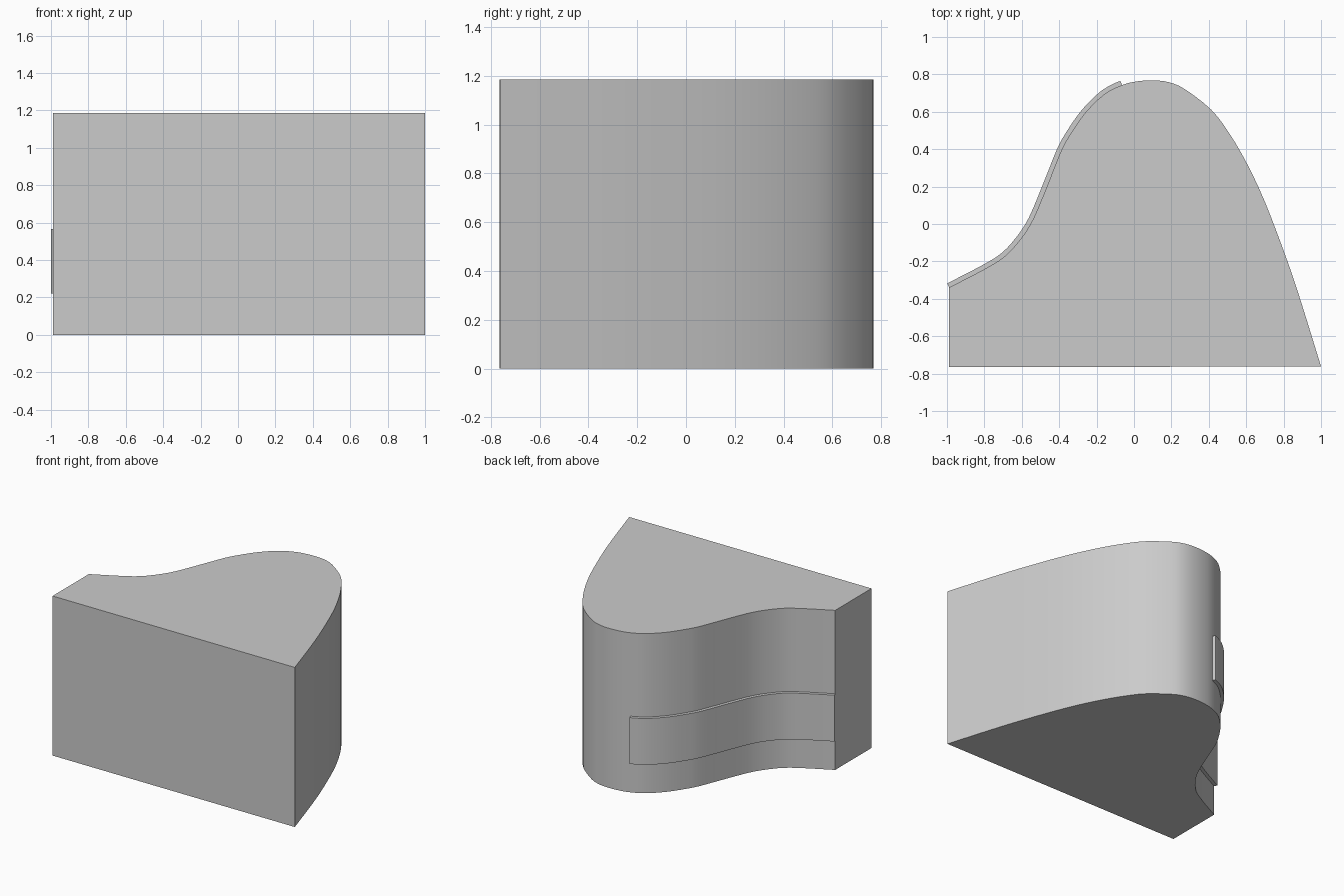
import bpy, bmesh
from mathutils import Vector

if "Cube" in bpy.data.objects:
    bpy.data.objects.remove(bpy.data.objects["Cube"])

HEIGHT = 1.185
BAND_Z = (0.222, 0.566)
BAND_THICKNESS = 0.024

# Curved outline seen from above, from the left wall to the crest
LEFT = [(-0.988, -0.339), (-0.797, -0.24), (-0.69, -0.172), (-0.61, -0.085),
        (-0.556, -0.005), (-0.515, 0.08), (-0.45, 0.24), (-0.39, 0.39),
        (-0.345, 0.473), (-0.262, 0.593), (-0.16, 0.693), (-0.064, 0.743)]
# From the crest down to the sharp right corner
RIGHT = [(0.02, 0.763), (0.107, 0.768), (0.19, 0.757), (0.273, 0.72),
         (0.412, 0.612), (0.508, 0.487), (0.604, 0.323), (0.70, 0.118),
         (0.81, -0.17), (0.888, -0.40), (1.0, -0.762)]


def smooth(points, steps=3):
    """Catmull-Rom curve through the points."""
    p = [Vector(q) for q in points]
    p = [2 * p[0] - p[1]] + p + [2 * p[-1] - p[-2]]
    out = []
    for a, b, c, d in zip(p, p[1:], p[2:], p[3:]):
        for i in range(steps):
            t = i / steps
            out.append(0.5 * (2 * b + (c - a) * t + (2 * a - 5 * b + 4 * c - d) * t * t
                              + (3 * b - a - 3 * c + d) * t ** 3))
    return out + [p[-2]]


def offset(path, dist):
    """Shift a path sideways, to its left."""
    out = []
    for i, p in enumerate(path):
        d = (path[min(i + 1, len(path) - 1)] - path[max(i - 1, 0)]).normalized()
        out.append(p + Vector((-d.y, d.x)) * dist)
    return out


def prism(name, outline, z0, z1):
    """Extrude a flat outline into a solid."""
    bm = bmesh.new()
    face = bm.faces.new([bm.verts.new((p[0], p[1], z0)) for p in outline])
    ext = bmesh.ops.extrude_face_region(bm, geom=[face], use_keep_orig=True)
    verts = [g for g in ext["geom"] if isinstance(g, bmesh.types.BMVert)]
    bmesh.ops.translate(bm, verts=verts, vec=(0, 0, z1 - z0))
    bmesh.ops.recalc_face_normals(bm, faces=bm.faces)
    mesh = bpy.data.meshes.new(name)
    bm.to_mesh(mesh)
    bm.free()
    obj = bpy.data.objects.new(name, mesh)
    bpy.context.collection.objects.link(obj)
    bpy.ops.object.select_all(action='DESELECT')
    obj.select_set(True)
    bpy.context.view_layer.objects.active = obj
    bpy.ops.object.shade_smooth_by_angle(angle=0.52)
    return obj


# Main block with the wavy back wall
curve = smooth(LEFT + RIGHT)
prism("body", curve + [Vector((-0.988, -0.765))], 0, HEIGHT)

# Thin raised band following the left part of the wall
path = curve[:3 * (len(LEFT) - 1) + 1]
band = offset(path, BAND_THICKNESS) + offset(path, -0.003)[::-1]
prism("side_band", band, *BAND_Z)
